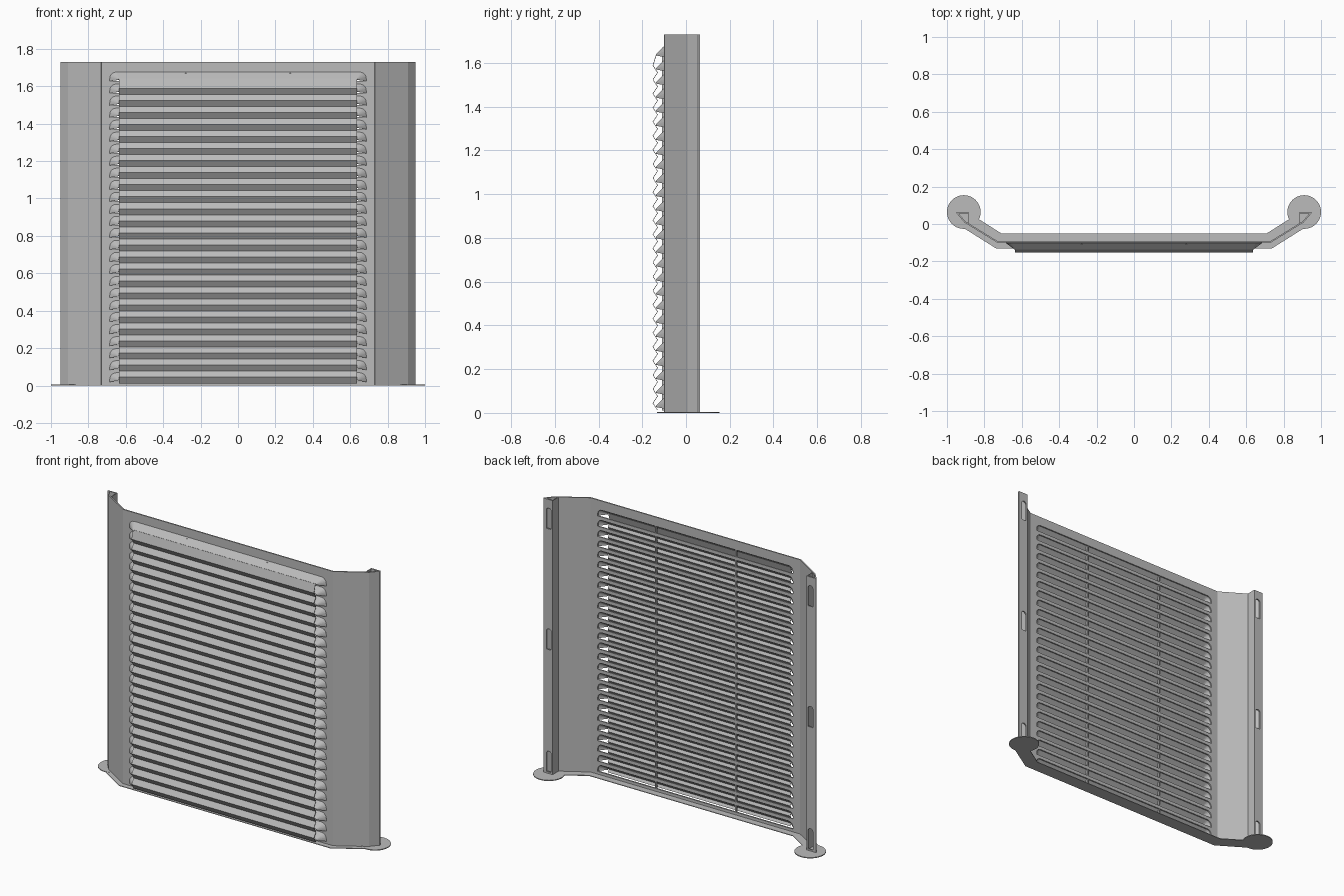
import bpy, bmesh, math

cube = bpy.data.objects.get("Cube")
if cube:
    bpy.data.objects.remove(cube, do_unlink=True)

H = 1.73          # panel height
T = 0.008         # sheet thickness
PITCH = 0.0643    # louver spacing
TOP = 1.675       # top of first louver
FACE = -0.1       # front face of the panel

steel = bpy.data.materials.new("grey_steel")
steel.use_nodes = True
colour = (0.5, 0.5, 0.5, 1)
steel.diffuse_color = colour
steel.node_tree.nodes["Principled BSDF"].inputs["Base Color"].default_value = colour


def finish(bm, name, thick=0, offset=0):
    me = bpy.data.meshes.new(name)
    bm.to_mesh(me)
    bm.free()
    ob = bpy.data.objects.new(name, me)
    bpy.context.collection.objects.link(ob)
    me.materials.append(steel)
    if thick:
        mod = ob.modifiers.new("thickness", "SOLIDIFY")
        mod.thickness = thick
        mod.offset = offset
    return ob


def loft(bm, a, b):
    """Strip of quads between two matching lines of points."""
    va = [bm.verts.new(p) for p in a]
    vb = [bm.verts.new(p) for p in b]
    for i in range(len(a) - 1):
        bm.faces.new((va[i], va[i + 1], vb[i + 1], vb[i]))


def cut_sheet(name, loops, y):
    """Flat upright sheet: first loop is the outline, the rest are holes."""
    bm = bmesh.new()
    edges = []
    for loop in loops:
        vs = [bm.verts.new((x, y, z)) for x, z in loop]
        edges += [bm.edges.new((vs[i - 1], vs[i])) for i in range(len(vs))]
    bmesh.ops.triangle_fill(bm, edges=edges, use_beauty=True, normal=(0, -1, 0))
    for f in bm.faces:
        f.normal_update()
        if f.normal.y > 0:
            f.normal_flip()
    return finish(bm, name, T, 0)


def arch(half, top, bottom, r, cx=0, steps=5):
    """Open outline, left to right, with rounded upper corners."""
    pts = [(cx - half, bottom)]
    for side in (-1, 1):
        for i in range(steps + 1):
            a = math.pi / 2 * i / steps
            if side < 0:
                a = math.pi - a
            else:
                a = math.pi / 2 - a
            pts.append((cx + side * (half - r) + r * math.cos(a), top - r + r * math.sin(a)))
    return pts + [(cx + half, bottom)]


def rect(x0, x1, z0, z1):
    return [(x0, z0), (x1, z0), (x1, z1), (x0, z1)]


levels = [TOP - PITCH * i for i in range(26)]

# Slotted main panel
slots = [arch(0.68, z - 0.003, z - 0.046, 0.03) for z in levels]
cut_sheet("main_panel", [rect(-0.73, 0.73, 0, H)] + slots, FACE + T / 2)

# Pressed hoods with sloping rounded ends
bm = bmesh.new()
for z in levels:
    back = [(x, FACE, h) for x, h in arch(0.685, z, z - 0.048, 0.034)]
    front = [(x, -0.135, h) for x, h in arch(0.638, z - 0.035, z - 0.041, 0.003)]
    loft(bm, back, front)
finish(bm, "louver_hoods", 0.003)

# Folded front slats
bm = bmesh.new()
line = [(-0.135, TOP - 0.035)]
for i in range(25):
    peak = TOP - 0.087 - PITCH * i
    line += [(-0.151, peak), (-0.13, peak - PITCH / 2)]
loft(bm, [(-0.635, y, z) for y, z in line], [(0.635, y, z) for y, z in line])
finish(bm, "front_slats", 0.003)

# Thin upright ribs behind the slats
for name, x in (("left_rib", 0.28), ("right_rib", -0.28)):
    bm = bmesh.new()
    bmesh.ops.create_cube(bm, size=1)
    for v in bm.verts:
        v.co = (x + v.co.x * 0.008, -0.102 + v.co.y * 0.014, 0.84 + v.co.z * 1.66)
    finish(bm, name)

# Angled side wings, with a folded back channel and hanging slots
for name, s in (("left", 1), ("right", -1)):
    bm = bmesh.new()
    wing = [(0.73, FACE + T / 2), (0.905, 0.012), (0.946, 0.06)]
    loft(bm, [(s * x, y, 0) for x, y in wing], [(s * x, y, H) for x, y in wing])
    finish(bm, name + "_wing", T)

    bm = bmesh.new()
    web = [(0.886, 0.004), (0.886, 0.06)]
    loft(bm, [(s * x, y, 0) for x, y in web], [(s * x, y, H) for x, y in web])
    finish(bm, name + "_channel_web", T / 2)

    holes = [arch(0.017, z + 0.065, z - 0.065, 0.016, s * 0.911) for z in (0.08, 0.85, 1.61)]
    edge = sorted((s * 0.884, s * 0.949))
    cut_sheet(name + "_back_flange", [rect(edge[0], edge[1], 0, H)] + holes, 0.06)

# Base strip following the panel
bm = bmesh.new()
half = [(0.71, -0.05), (0.86, 0.045), (0.91, -0.022), (0.735, -0.132)]
outline = half + [(-x, y) for x, y in reversed(half)]
bm.faces.new([bm.verts.new((x, y, 0.002)) for x, y in outline])
bmesh.ops.recalc_face_normals(bm, faces=bm.faces)
finish(bm, "base_strip", 0.004)

# Round feet
for name, s in (("left_foot", 1), ("right_foot", -1)):
    bm = bmesh.new()
    bmesh.ops.create_cone(bm, cap_ends=True, segments=40, radius1=0.09, radius2=0.09, depth=0.005)
    bmesh.ops.translate(bm, verts=bm.verts, vec=(s * 0.91, 0.064, 0.0025))
    finish(bm, name)
